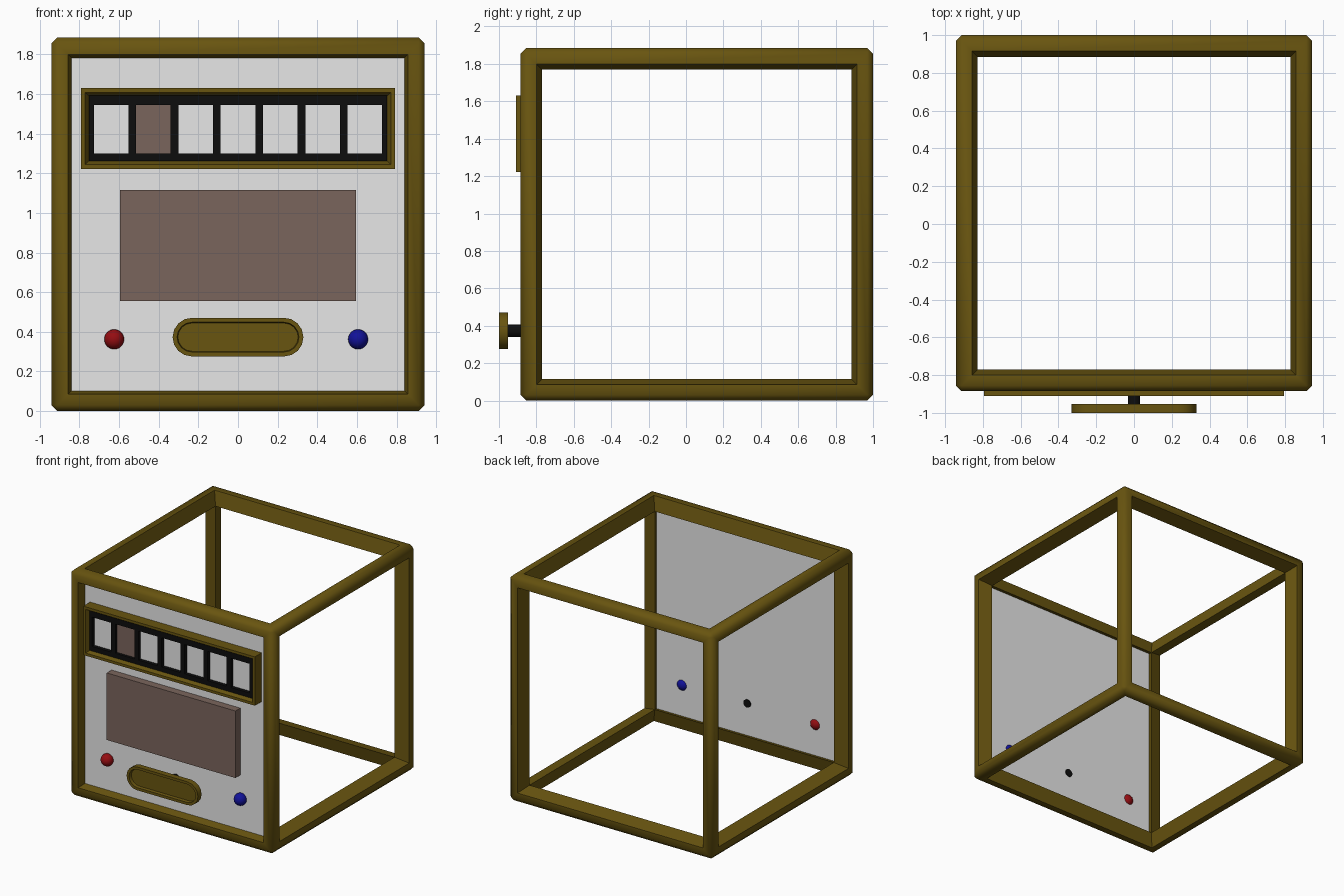
import bpy, bmesh, math
from mathutils import Vector, Matrix

if "Cube" in bpy.data.objects:
    bpy.data.objects.remove(bpy.data.objects["Cube"], do_unlink=True)


def material(name, rgb):
    m = bpy.data.materials.new(name)
    m.use_nodes = True
    m.diffuse_color = (*rgb, 1)
    m.node_tree.nodes["Principled BSDF"].inputs["Base Color"].default_value = (*rgb, 1)
    return m


OLIVE = material("olive", (0.14, 0.09, 0.005))
GREY = material("light_grey", (0.8, 0.8, 0.8))
BROWN = material("dusty_brown", (0.195, 0.13, 0.107))
BLACK = material("black", (0.004, 0.004, 0.004))
RED = material("red", (0.30, 0.004, 0.006))
BLUE = material("blue", (0.006, 0.006, 0.32))


def finish(bm, name, *mats, smooth=None):
    bmesh.ops.recalc_face_normals(bm, faces=bm.faces)
    mesh = bpy.data.meshes.new(name)
    bm.to_mesh(mesh)
    bm.free()
    for m in mats:
        mesh.materials.append(m)
    obj = bpy.data.objects.new(name, mesh)
    bpy.context.collection.objects.link(obj)
    if smooth:
        bpy.ops.object.select_all(action='DESELECT')
        obj.select_set(True)
        bpy.context.view_layer.objects.active = obj
        bpy.ops.object.shade_smooth_by_angle(angle=math.radians(smooth))
    return obj


def add_box(bm, x0, x1, y0, y1, z0, z1):
    size = Matrix.Diagonal((x1 - x0, y1 - y0, z1 - z0, 1))
    mid = Matrix.Translation(((x0 + x1) / 2, (y0 + y1) / 2, (z0 + z1) / 2))
    bmesh.ops.create_cube(bm, size=1, matrix=mid @ size)


def box(name, mat, *bounds):
    bm = bmesh.new()
    add_box(bm, *bounds)
    return finish(bm, name, mat)


def tray(name, outline, front, back, rim, slope, depth, mats, smooth=None):
    """Plate with a raised rim and a sunken floor; the floor takes the last material."""
    bm = bmesh.new()
    face = bm.faces.new([bm.verts.new((x, front, z)) for x, z in outline])
    face.normal_update()
    if face.normal.y > 0:
        face.normal_flip()
    base = bmesh.ops.extrude_face_region(bm, geom=[face], use_keep_orig=True)["geom"]
    for v in (g for g in base if isinstance(g, bmesh.types.BMVert)):
        v.co.y = back
    bmesh.ops.recalc_face_normals(bm, faces=bm.faces)
    top = min(bm.faces, key=lambda f: f.calc_center_median().y)
    bmesh.ops.inset_individual(bm, faces=[top], thickness=rim, use_even_offset=True)
    bmesh.ops.inset_individual(bm, faces=[top], thickness=slope, use_even_offset=True)
    for v in top.verts:
        v.co.y = front + depth
    top.material_index = len(mats) - 1
    return finish(bm, name, *mats, smooth=smooth)


# Open cube frame: chamfered cube, each side inset and joined to an inner cube
H, BAR, CHAMFER = 0.9425, 0.115, 0.03
bm = bmesh.new()
bmesh.ops.create_cube(bm, size=2 * H)
bmesh.ops.bevel(bm, geom=list(bm.edges), offset=CHAMFER, segments=1,
                affect='EDGES', profile=0.5)
sides = sorted(bm.faces, key=lambda f: -f.calc_area())[:6]
bmesh.ops.inset_individual(bm, faces=sides, thickness=0.055, use_even_offset=True)
caps = bmesh.ops.extrude_discrete_faces(bm, faces=sides)["faces"]
for f in caps:
    for v in f.verts:
        v.co = Vector([math.copysign(H - BAR, c) for c in v.co])
bmesh.ops.delete(bm, geom=caps, context='FACES_ONLY')
bmesh.ops.remove_doubles(bm, verts=bm.verts, dist=0.001)
bmesh.ops.translate(bm, verts=bm.verts, vec=(0, 1 - H, H))
finish(bm, "cube_frame", OLIVE, smooth=50)

# Front panel and the large screen block
box("front_panel", GREY, -0.84, 0.84, -0.82, -0.81, 0.10, 1.785)
box("screen_block", BROWN, -0.595, 0.595, -0.884, -0.815, 0.555, 1.115)

# Display: sloped frame, black grid and one darker window
rect = [(-0.793, 1.222), (0.793, 1.222), (0.793, 1.63), (-0.793, 1.63)]
tray("display_frame", rect, -0.91, -0.813, 0.022, 0.022, 0.055, [OLIVE, GREY])
PITCH, WIDTH = 0.2135, 0.175
Y0, Y1 = -0.885, -0.853
bm = bmesh.new()
add_box(bm, -0.752, 0.752, Y0, Y1, 1.262, 1.30)
add_box(bm, -0.752, 0.752, Y0, Y1, 1.545, 1.592)
for i in range(8):
    x = (i - 3.5) * PITCH
    half = (PITCH - WIDTH) / 2
    add_box(bm, max(x - half, -0.752), min(x + half, 0.752), Y0, Y1, 1.30, 1.545)
finish(bm, "display_grid", BLACK)
x = -2 * PITCH
box("dark_window", BROWN, x - WIDTH / 2, x + WIDTH / 2, -0.862, -0.854, 1.30, 1.545)

# Handle plate with rounded ends and a shallow recess
R, REACH, ZC = 0.0975, 0.2325, 0.373
ends = []
for side in (1, -1):
    for i in range(9):
        a = math.radians(-90 + i * 22.5)
        ends.append((side * (REACH + R * math.cos(a)), ZC + side * R * math.sin(a)))
tray("handle_plate", ends, -1.0, -0.952, 0.022, 0.004, 0.025, [OLIVE], smooth=35)

# Handle stem running through the panel
bm = bmesh.new()
spin = Matrix.Translation((0, -0.888, ZC)) @ Matrix.Rotation(math.pi / 2, 4, 'X')
bmesh.ops.create_cone(bm, cap_ends=True, segments=24, radius1=0.033, radius2=0.033,
                      depth=0.17, matrix=spin)
finish(bm, "handle_stem", BLACK, smooth=35)

# Round buttons
for name, mat, x in (("red_button", RED, -0.625), ("blue_button", BLUE, 0.606)):
    bm = bmesh.new()
    bmesh.ops.create_uvsphere(bm, u_segments=32, v_segments=16, radius=0.05,
                              matrix=Matrix.Translation((x, -0.835, 0.362)))
    finish(bm, name, mat, smooth=60)
